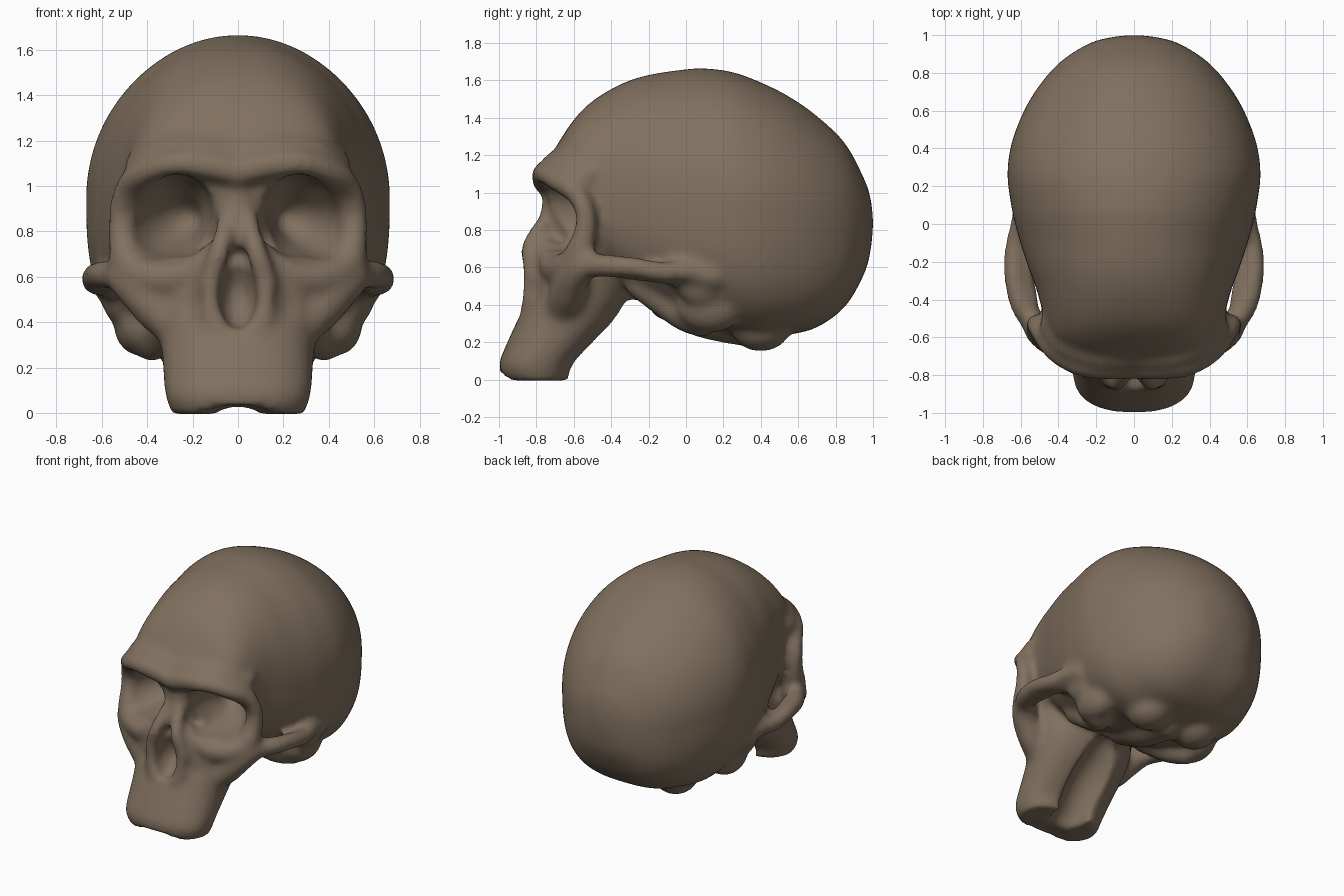
import bpy
import bmesh
from math import cos, sin, pi, copysign

default_cube = bpy.data.objects.get("Cube")
if default_cube:
    bpy.data.objects.remove(default_cube, do_unlink=True)


def spline(points, steps=4):
    """Smooth curve through rows of numbers."""
    rows = [points[0], *points, points[-1]]
    result = []
    for a, b, c, d in zip(rows, rows[1:], rows[2:], rows[3:]):
        for i in range(steps):
            t = i / steps
            result.append([
                q + t * ((r - p) + t * ((2 * p - 5 * q + 4 * r - s) + t * (3 * (q - r) + s - p))) / 2
                for p, q, r, s in zip(a, b, c, d)])
    return result + [list(points[-1])]


def circle(count):
    return [2 * pi * i / count for i in range(count)]


def superellipse(angle, power):
    return [copysign(abs(v) ** (2 / power), v) for v in (cos(angle), sin(angle))]


def loft(bm, rings):
    loops = [[bm.verts.new(p) for p in ring] for ring in rings]
    count = len(loops[0])
    for low, high in zip(loops, loops[1:]):
        for i in range(count):
            j = (i + 1) % count
            bm.faces.new((low[i], low[j], high[j], high[i]))
    bm.faces.new(loops[0][::-1])
    bm.faces.new(loops[-1])


def blob(bm, centre, radii):
    """Ellipsoid, with its mirror twin when off the middle plane."""
    x, y, z = centre
    a, b, c = radii
    tilts = [pi * (i + 0.3) / 8.6 for i in range(9)]
    for side in (1, -1) if x else (1,):
        loft(bm, [[(side * x + a * sin(t) * cos(s), y + b * sin(t) * sin(s), z + c * cos(t))
                   for s in circle(14)] for t in tilts])


def strand(bm, path, depth=1):
    """Mirrored rounded strand through points of x, y, z, radius."""
    for x, y, z, r in spline(path):
        blob(bm, (x, y, z), (r, r * depth, r))


def make_object(name, bm):
    bmesh.ops.recalc_face_normals(bm, faces=bm.faces)
    mesh = bpy.data.meshes.new(name)
    bm.to_mesh(mesh)
    bm.free()
    obj = bpy.data.objects.new(name, mesh)
    bpy.context.scene.collection.objects.link(obj)
    return obj


def fuse(obj, voxel):
    mod = obj.modifiers.new("Fuse", 'REMESH')
    mod.mode = 'VOXEL'
    mod.voxel_size = voxel


bone = bmesh.new()

# Braincase: y, top, bottom, half width, height of widest point
braincase = [
    (-.74, 1.17, .95, .24, 1.06), (-.68, 1.27, .85, .37, 1.05),
    (-.6, 1.39, .75, .44, 1.04), (-.5, 1.49, .66, .475, 1.02),
    (-.35, 1.58, .5, .515, 1), (-.2, 1.63, .42, .57, .97),
    (0, 1.66, .32, .63, .95), (.1, 1.665, .29, .65, .95),
    (.25, 1.645, .25, .67, .95), (.4, 1.59, .22, .655, .93),
    (.55, 1.515, .24, .605, .91), (.7, 1.41, .28, .525, .88),
    (.85, 1.265, .39, .4, .85), (.95, 1.08, .56, .25, .84),
    (.985, .98, .68, .14, .84), (1, .87, .81, .03, .84)]
rings = []
for y, top, bottom, width, mid in spline(braincase):
    ring = []
    for angle in circle(64):
        u, v = superellipse(angle, 2 + max(0, -.1 - y) * .8 if angle < pi else 2.9)
        ring.append((width * u, y, mid + v * (top - mid if v > 0 else mid - bottom)))
    rings.append(ring)
loft(bone, rings)

# Upper jaw: z, half width, front, back
upper_jaw = [
    (-.005, .29, -.975, -.61), (.08, .32, -1, -.59), (.2, .33, -.955, -.48),
    (.32, .34, -.9, -.37), (.45, .36, -.84, -.31), (.6, .38, -.79, -.33),
    (.72, .36, -.73, -.36)]
rings = []
for z, width, front, back in spline(upper_jaw):
    pairs = [superellipse(angle, 2.4) for angle in circle(64)]
    rings.append([(width * u, (front + back + v * (back - front)) / 2, z) for u, v in pairs])
loft(bone, rings)

# Brow ridge and outer eye rim
strand(bone, [(0, -.76, 1.06, .065), (.12, -.765, 1.09, .065), (.28, -.75, 1.1, .062),
              (.41, -.68, 1.06, .06), (.48, -.59, 1, .06), (.515, -.54, .9, .056),
              (.51, -.54, .78, .064), (.49, -.57, .68, .08)])
# Slope from brow to forehead, ending in the temple crest
strand(bone, [(0, -.69, 1.12, .085), (.18, -.69, 1.14, .085), (.33, -.64, 1.13, .085),
              (.43, -.55, 1.08, .07), (.43, -.48, 1.13, .05)])
# Lower eye rim
strand(bone, [(.1, -.74, .7, .06), (.25, -.71, .6, .075), (.4, -.64, .6, .085), (.49, -.57, .65, .08)])
# Cheekbone and its root on the jaw
strand(bone, [(.5, -.56, .6, .085), (.45, -.6, .55, .09), (.37, -.63, .47, .1), (.27, -.66, .38, .1)])
# Cheek arch, with a flat inner shelf
strand(bone, [(.51, -.55, .61, .07), (.6, -.42, .61, .063), (.635, -.27, .6, .057),
              (.63, -.13, .575, .058), (.6, 0, .58, .058), (.57, .14, .55, .07)])
strand(bone, [(.55, -.42, .6, .05), (.575, -.27, .575, .05), (.575, -.13, .56, .05), (.55, 0, .55, .06)])
# Nose bridge, inner wall and sides of the nose opening
strand(bone, [(0, -.68, 1, .09), (0, -.71, .86, .075), (0, -.76, .77, .05)])
blob(bone, (0, -.57, .8), (.13, .17, .17))
strand(bone, [(.04, -.735, .86, .05), (.08, -.835, .715, .048), (.115, -.82, .6, .055),
              (.125, -.815, .48, .06), (.09, -.83, .36, .06)])
# Walls behind the eyes
blob(bone, (.25, -.48, .84), (.2, .2, .26))
# Skull base
strand(bone, [(0, -.35, .52, .11), (0, -.1, .45, .13), (0, .1, .36, .14), (0, .35, .3, .13)])
strand(bone, [(.3, -.25, .51, .08), (.32, -.03, .36, .09), (.38, .08, .31, .085)])
# Ear bumps and rear knobs
blob(bone, (.52, .08, .52), (.085, .14, .13))
blob(bone, (.43, .13, .385), (.12, .18, .135))
blob(bone, (.2, .4, .27), (.15, .16, .12))
skull = make_object("skull", bone)

hollow = bmesh.new()
# Eye sockets, tapering inward
strand(hollow, [(.34, -.85, .83, .155), (.335, -.64, .83, .15), (.27, -.48, .85, .11), (.22, -.4, .86, .06)])
strand(hollow, [(.26, -.85, .89, .165), (.27, -.64, .89, .16), (.25, -.5, .87, .11), (.22, -.4, .86, .06)])
strand(hollow, [(.235, -.85, .8, .12), (.25, -.68, .8, .115), (.26, -.55, .82, .1)])
# Nose opening
strand(hollow, [(0, -.85, .7, .03), (0, -.85, .61, .07), (0, -.85, .51, .09), (0, -.86, .43, .065)], 1.7)
# Palate and rear airway
strand(hollow, [(0, -.8, -.05, .09), (0, -.64, .02, .13), (0, -.45, .2, .145), (0, -.29, .34, .12)])
# Front gum notch and hollows beside the nose
blob(hollow, (0, -.95, -.26), (.36, .3, .3))
blob(hollow, (.29, -.92, .5), (.16, .16, .16))
cutter = make_object("hollow_cutter", hollow)
cutter.hide_render = True

# Fuse the parts, carve the hollows and soften
fuse(cutter, .024)
fuse(skull, .022)
carve = skull.modifiers.new("Carve", 'BOOLEAN')
carve.operation = 'DIFFERENCE'
carve.solver = 'EXACT'
carve.object = cutter
fuse(skull, .018)
soften = skull.modifiers.new("Soften", 'SMOOTH')
soften.factor = 0.5
soften.iterations = 10
bpy.context.view_layer.update()
graph = bpy.context.evaluated_depsgraph_get()
mesh = bpy.data.meshes.new_from_object(skull.evaluated_get(graph))
skull.modifiers.clear()
skull.data = mesh
bpy.data.objects.remove(cutter, do_unlink=True)
for face in mesh.polygons:
    face.use_smooth = True

# Aged bone colour
material = bpy.data.materials.new("aged_bone")
material.use_nodes = True
colour = (.22, .165, .115, 1)
material.diffuse_color = colour
material.node_tree.nodes["Principled BSDF"].inputs["Base Color"].default_value = colour
mesh.materials.clear()
mesh.materials.append(material)
